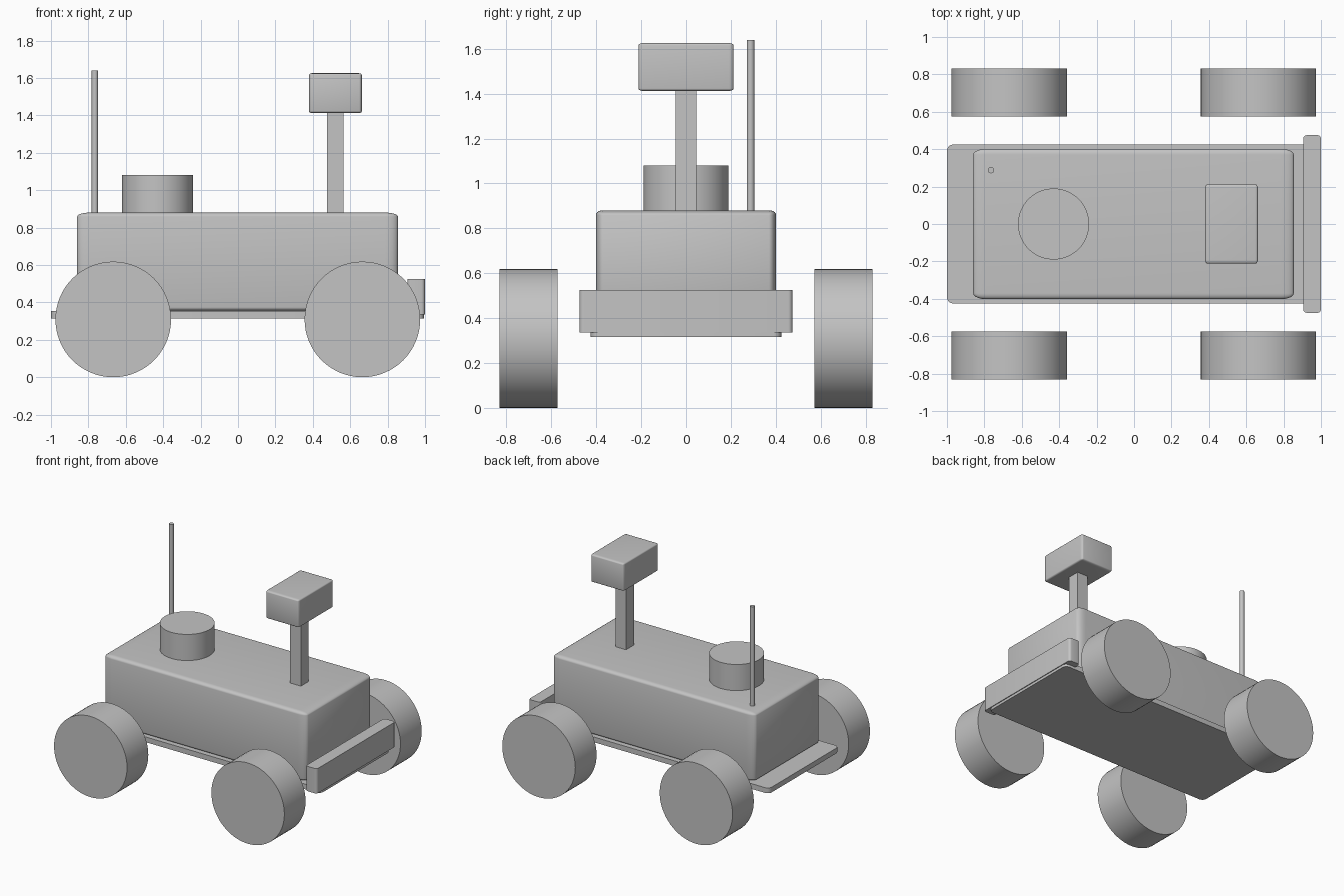
import bpy
import bmesh
from math import pi, radians

cube = bpy.data.objects.get("Cube")
if cube:
    bpy.data.objects.remove(cube, do_unlink=True)

GREY = (0.55, 0.55, 0.55, 1)
paint = bpy.data.materials.new("plain grey")
paint.use_nodes = True
paint.diffuse_color = GREY
paint.node_tree.nodes["Principled BSDF"].inputs["Base Color"].default_value = GREY


def finish(name, smooth=True):
    ob = bpy.context.object
    ob.name = name
    ob.data.materials.append(paint)
    bpy.ops.object.transform_apply(location=False, rotation=True, scale=True)
    if smooth:
        bpy.ops.object.shade_smooth_by_angle(angle=radians(35))
    return ob


def box(name, low, high, corner=0, upright=0):
    """Box between two corners; corner rounds all edges in proportion
    to each side, upright rounds the vertical edges by a fixed radius."""
    centre = [(a + b) / 2 for a, b in zip(low, high)]
    bpy.ops.mesh.primitive_cube_add(size=1, location=centre)
    ob = bpy.context.object
    size = [b - a for a, b in zip(low, high)]
    bm = bmesh.new()
    bm.from_mesh(ob.data)
    if corner:
        bmesh.ops.bevel(bm, geom=bm.edges[:], offset=corner, segments=5,
                        profile=0.5, affect='EDGES')
    bmesh.ops.scale(bm, vec=size, verts=bm.verts[:])
    if upright:
        posts = [e for e in bm.edges
                 if abs(e.verts[0].co.z - e.verts[1].co.z) > size[2] / 2]
        bmesh.ops.bevel(bm, geom=posts, offset=upright, segments=5,
                        profile=0.5, affect='EDGES')
    bm.to_mesh(ob.data)
    bm.free()
    return finish(name, bool(corner or upright))


def cylinder(name, radius, depth, centre, tilt=0, sides=64):
    bpy.ops.mesh.primitive_cylinder_add(vertices=sides, radius=radius, depth=depth,
                                        location=centre, rotation=(tilt, 0, 0))
    return finish(name)


# Chassis, hull and bumper
box("chassis_plate", (-1, -0.425, 0.315), (0.994, 0.425, 0.355), upright=0.035)
box("body", (-0.86, -0.402, 0.353), (0.855, 0.402, 0.88), corner=0.04)
box("bumper", (0.905, -0.475, 0.335), (1, 0.475, 0.525), upright=0.02)

# Sensor mast and head
box("mast", (0.475, -0.047, 0.87), (0.565, 0.047, 1.42))
box("sensor_head", (0.38, -0.212, 1.412), (0.662, 0.212, 1.625), corner=0.05)

# Deck drum and antenna
cylinder("deck_drum", 0.19, 0.21, (-0.43, 0, 0.975))
cylinder("antenna", 0.017, 0.77, (-0.765, 0.288, 1.255), sides=24)

# Wheels
for end, x in (("rear", -0.667), ("front", 0.665)):
    for side, y in (("right", -0.702), ("left", 0.702)):
        cylinder(f"{end}_{side}_wheel", 0.309, 0.257, (x, y, 0.309), tilt=pi / 2)
